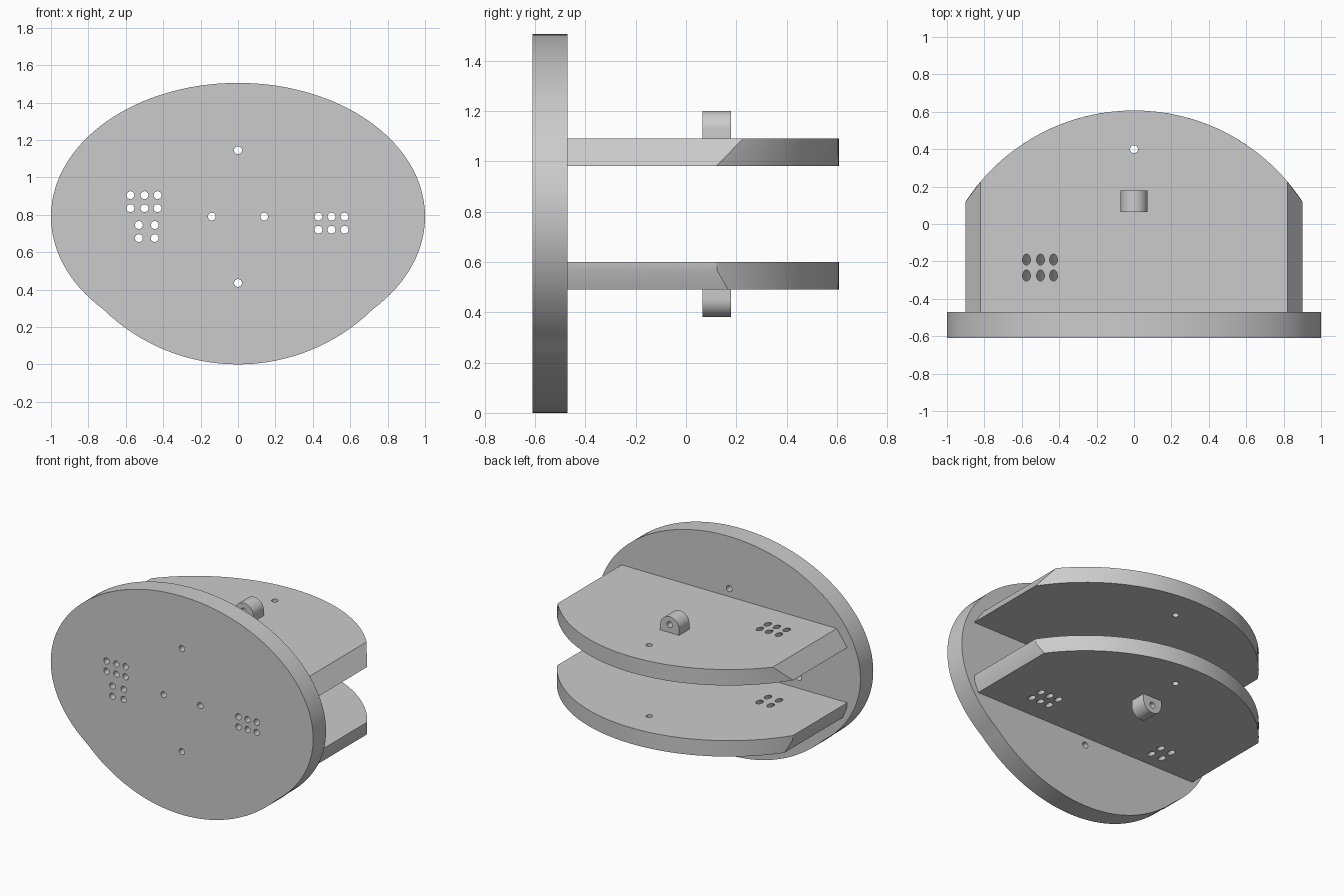
import bpy, bmesh
from math import cos, sin, sqrt, pi, acos, atan2
from mathutils import Matrix, Vector

cube = bpy.data.objects.get("Cube")
if cube:
    bpy.data.objects.remove(cube)

grey = bpy.data.materials.new("plain grey")
grey.use_nodes = True
color = (0.6, 0.6, 0.6, 1)
grey.diffuse_color = color
grey.node_tree.nodes["Principled BSDF"].inputs["Base Color"].default_value = color

HOLE_R = 0.021
Y_AXIS, Z_AXIS, SLANT = (0, 1, 0), (0, 0, 1), (0, 1, 1)


def finish(name, bm):
    bmesh.ops.recalc_face_normals(bm, faces=bm.faces)
    mesh = bpy.data.meshes.new(name)
    bm.to_mesh(mesh)
    bm.free()
    obj = bpy.data.objects.new(name, mesh)
    bpy.context.collection.objects.link(obj)
    mesh.materials.append(grey)
    return obj


def loft(name, rings):
    """Closed solid through a stack of matching outlines."""
    bm = bmesh.new()
    loops = [[bm.verts.new(p) for p in ring] for ring in rings]
    for a, b in zip(loops, loops[1:]):
        for i in range(len(a)):
            j = (i + 1) % len(a)
            bm.faces.new((a[i], a[j], b[j], b[i]))
    bm.faces.new(loops[0])
    bm.faces.new(loops[-1])
    return finish(name, bm)


def drill(obj, holes, length):
    """Cut round holes given as (centre, axis), then smooth the curved walls."""
    bm = bmesh.new()
    for centre, axis in holes:
        turn = Vector(axis).to_track_quat('Z', 'Y').to_matrix().to_4x4()
        bmesh.ops.create_cone(bm, cap_ends=True, segments=24, radius1=HOLE_R, radius2=HOLE_R,
                              depth=length, matrix=Matrix.Translation(centre) @ turn)
    cutter = finish("hole_cutter", bm)
    cutter.hide_render = True
    mod = obj.modifiers.new("holes", 'BOOLEAN')
    mod.object, mod.operation, mod.solver = cutter, 'DIFFERENCE', 'EXACT'
    bpy.ops.object.select_all(action='DESELECT')
    bpy.context.view_layer.objects.active = obj
    obj.select_set(True)
    bpy.ops.object.modifier_apply(modifier=mod.name)
    bpy.data.objects.remove(cutter)
    bpy.ops.object.shade_smooth_by_angle(angle=pi / 8)


def grid(xs, rows):
    return [(x, r) for x in xs for r in rows]


# Front plate: ellipse with a rounder arc along the bottom
MID_Z, HALF_H, KINK_X = 0.79, 0.715, 0.72
start = -acos(KINK_X)
kink_z = MID_Z + HALF_H * sin(start)
bottom_r = (KINK_X ** 2 + kink_z ** 2) / (2 * kink_z)
outline = []
for i in range(97):
    t = start + (pi - 2 * start) * i / 96
    outline.append((cos(t), MID_Z + HALF_H * sin(t)))
sweep = atan2(KINK_X, bottom_r - kink_z)
for i in range(1, 32):
    t = -sweep + 2 * sweep * i / 32
    outline.append((bottom_r * sin(t), bottom_r - bottom_r * cos(t)))
plate = loft("front_plate", [[(x, y, z) for x, z in outline] for y in (-0.61, -0.47)])

SIX_LEFT, SIX_RIGHT, FOUR = (0.43, 0.5, 0.57), (-0.43, -0.5, -0.575), (-0.53, -0.445)
plate_holes = [(0, 1.145), (0, 0.435), (0.14, MID_Z), (-0.14, MID_Z)]
plate_holes += grid(SIX_RIGHT, (0.905, 0.835)) + grid(FOUR, (0.745, 0.675))
plate_holes += grid(SIX_LEFT, (0.79, 0.72))
drill(plate, [((x, -0.54, z), Y_AXIS) for x, z in plate_holes], 0.3)


# Shelves: curved back edge, sides sloped to follow the plate
ARC_R, BACK_Y = 1.075, 0.607


def shelf(name, levels, slanted):
    rings = []
    for z, w in levels:
        ring = [(w, -0.475, z)]
        for i in range(49):
            x = w * cos(pi * i / 48)
            ring.append((x, BACK_Y - ARC_R + sqrt(ARC_R ** 2 - x * x), z))
        rings.append(ring + [(-w, -0.475, z)])
    mid = (levels[0][0] + levels[-1][0]) / 2
    obj = loft(name, rings)
    drill(obj, [((0, 0.4, mid), Z_AXIS)] + [((x, y, mid), SLANT) for x, y in slanted], 0.3)


shelf("upper_shelf", [(0.98, 0.9), (1.09, 0.82)], grid(SIX_RIGHT, (-0.245, -0.33)))
shelf("lower_shelf", [(0.49, 0.867), (0.565, 0.897), (0.6, 0.9)],
      grid(SIX_LEFT, (-0.165, -0.255)) + grid(FOUR, (-0.22, -0.31)))


# Pierced lugs with a rounded end
def lug(name, base_z, up):
    r, height = 0.072, 0.11
    profile = [(r, -0.003)]
    profile += [(r * cos(pi * i / 24), height - r + r * sin(pi * i / 24)) for i in range(25)]
    profile.append((-r, -0.003))
    obj = loft(name, [[(x, y, base_z + up * h) for x, h in profile] for y in (0.065, 0.178)])
    drill(obj, [((0, 0.12, base_z + up * 0.055), Y_AXIS)], 0.3)


lug("upper_lug", 1.09, 1)
lug("lower_lug", 0.49, -1)
